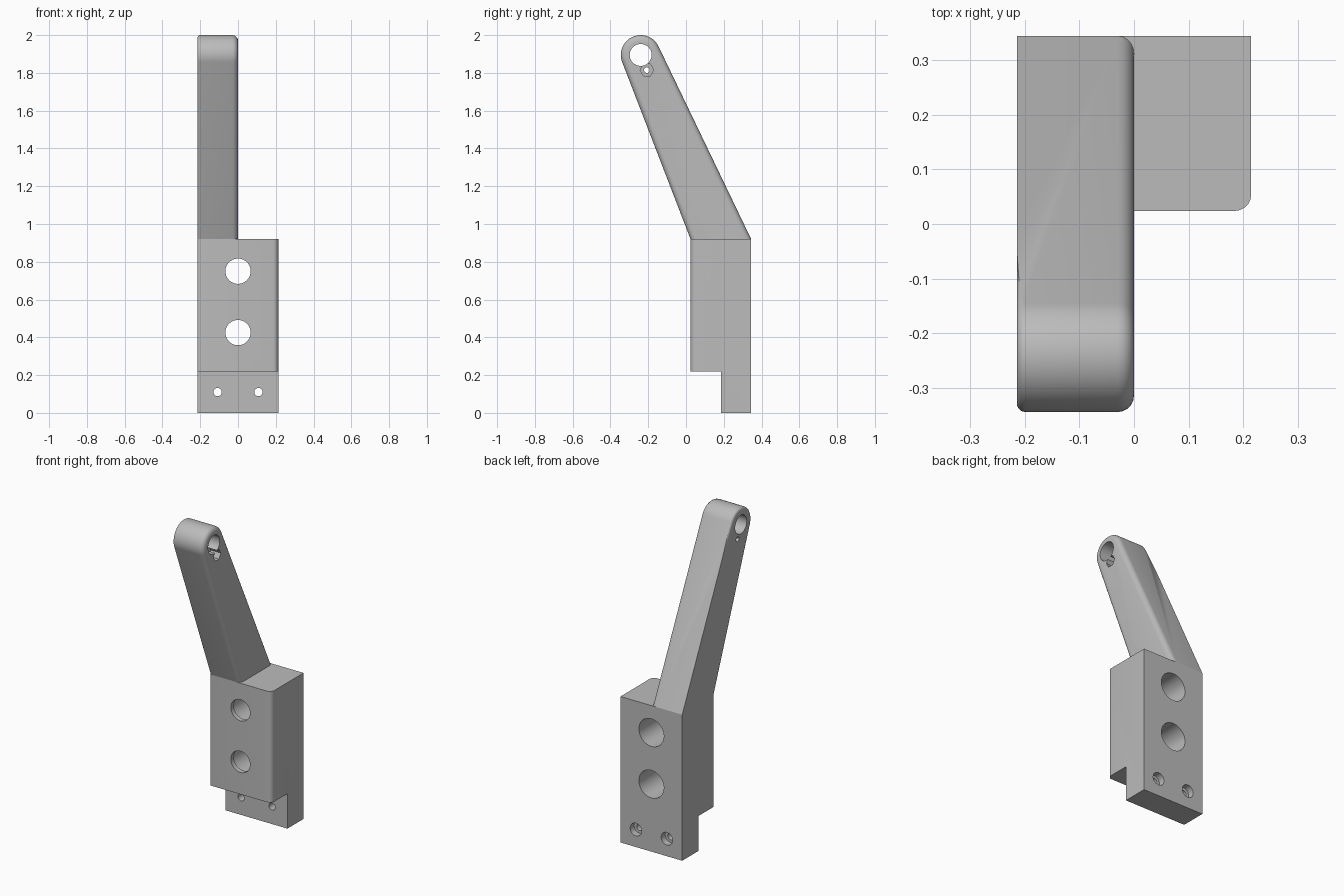
import bpy, bmesh
from math import pi, cos, sin, acos, atan2, hypot
from mathutils import Matrix, Vector

cube = bpy.data.objects.get("Cube")
if cube:
    bpy.data.objects.remove(cube, do_unlink=True)

grey = bpy.data.materials.new("plain grey")
grey.use_nodes = True
grey.diffuse_color = (0.5, 0.5, 0.5, 1)
grey.node_tree.nodes["Principled BSDF"].inputs["Base Color"].default_value = (0.5, 0.5, 0.5, 1)

X0, X1 = -0.215, 0.215        # block sides
FRONT, BACK = 0.024, 0.345    # block front and back
TOP, STEP = 0.92, 0.22        # block top and foot height


def make_object(name, bm):
    bmesh.ops.recalc_face_normals(bm, faces=bm.faces)
    mesh = bpy.data.meshes.new(name)
    bm.to_mesh(mesh)
    bm.free()
    mesh.materials.append(grey)
    obj = bpy.data.objects.new(name, mesh)
    bpy.context.collection.objects.link(obj)
    return obj


def prism(profile, x0, x1):
    """Extrude a side profile of (y, z) points across x."""
    bm = bmesh.new()
    face = bm.faces.new([bm.verts.new((x0, y, z)) for y, z in profile])
    ext = bmesh.ops.extrude_face_region(bm, geom=[face])
    moved = [v for v in ext["geom"] if isinstance(v, bmesh.types.BMVert)]
    bmesh.ops.translate(bm, verts=moved, vec=(x1 - x0, 0, 0))
    return bm


def round_edges(bm, radius, test):
    edges = [e for e in bm.edges if test(*[v.co for v in e.verts])]
    bmesh.ops.bevel(bm, geom=edges, offset=radius, segments=5, profile=0.5,
                    affect='EDGES', clamp_overlap=False)


def bore(target, axis, centre, radius, start, end, sides=40):
    """Cut a straight hole along the x or y axis."""
    bm = bmesh.new()
    turn = Matrix.Rotation(pi / 2, 4, 'Y' if axis == 'x' else 'X')
    mid = (start + end) / 2
    a, z = centre
    place = Matrix.Translation((mid, a, z) if axis == 'x' else (a, mid, z))
    bmesh.ops.create_cone(bm, cap_ends=True, segments=sides, radius1=radius,
                          radius2=radius, depth=end - start, matrix=place @ turn)
    cutter = make_object("hole_cutter", bm)
    cutter.hide_render = True
    mod = target.modifiers.new("hole", 'BOOLEAN')
    mod.operation, mod.solver, mod.object = 'DIFFERENCE', 'EXACT', cutter
    bpy.context.view_layer.objects.active = target
    bpy.ops.object.modifier_apply(modifier=mod.name)
    bpy.data.objects.remove(cutter, do_unlink=True)


def smooth(obj):
    bpy.ops.object.select_all(action='DESELECT')
    obj.select_set(True)
    bpy.context.view_layer.objects.active = obj
    bpy.ops.object.shade_smooth_by_angle(angle=0.5)


def near(a, b):
    return abs(a - b) < 1e-4


# Mounting block with a thinner foot
bm = prism([(0.185, 0), (BACK, 0), (BACK, TOP), (FRONT, TOP),
            (FRONT, STEP), (0.185, STEP)], X0, X1)
for side, radius in ((X1, 0.03), (X0, 0.015)):
    round_edges(bm, radius, lambda p, q: all(
        near(v.x, side) and near(v.y, FRONT) for v in (p, q)))
block = make_object("mounting_block", bm)

# Stepped bores: narrow at the front, wide at the back
for z in (0.425, 0.75):
    bore(block, 'y', (0, z), 0.067, -0.1, 0.5)
    bore(block, 'y', (0, z), 0.087, FRONT + 0.03, 0.5)

# Foot screw holes, countersunk from the back
for x in (-0.108, 0.108):
    bore(block, 'y', (x, 0.11), 0.022, 0, 0.5, 24)
    bore(block, 'y', (x, 0.11), 0.04, BACK - 0.04, 0.5, 24)

# Leaning arm: straight sides tangent to a round tip
CY, CZ, R = -0.24, 1.895, 0.105


def tangent(y, z, sign):
    dy, dz = y - CY, z - CZ
    return atan2(dz, dy) + sign * acos(R / hypot(dy, dz))


start = tangent(BACK, TOP, 1)
stop = tangent(FRONT, TOP, -1) + 2 * pi
arc = [start + (stop - start) * i / 28 for i in range(29)]
profile = [(FRONT, TOP), (BACK, TOP)] + [(CY + R * cos(a), CZ + R * sin(a)) for a in arc]
bm = prism(profile, X0, 0)


def inner_rim(p, q):
    return near(p.x, 0) and near(q.x, 0) and not (near(p.z, TOP) and near(q.z, TOP))


def outer_rim(p, q):
    return (near(p.x, X0) and near(q.x, X0) and max(p.y, q.y) < BACK - 0.01
            and not (near(p.z, TOP) and near(q.z, TOP)))


round_edges(bm, 0.03, inner_rim)
round_edges(bm, 0.016, outer_rim)
arm = make_object("leaning_arm", bm)

# Pivot hole, small screw hole and hexagonal nut pocket
bore(arm, 'x', (CY, CZ), 0.058, -0.5, 0.2)
bore(arm, 'x', (-0.207, 1.815), 0.015, -0.5, 0.2, 20)
bore(arm, 'x', (-0.207, 1.815), 0.036, -0.07, 0.2, 6)

for part in (block, arm):
    smooth(part)
